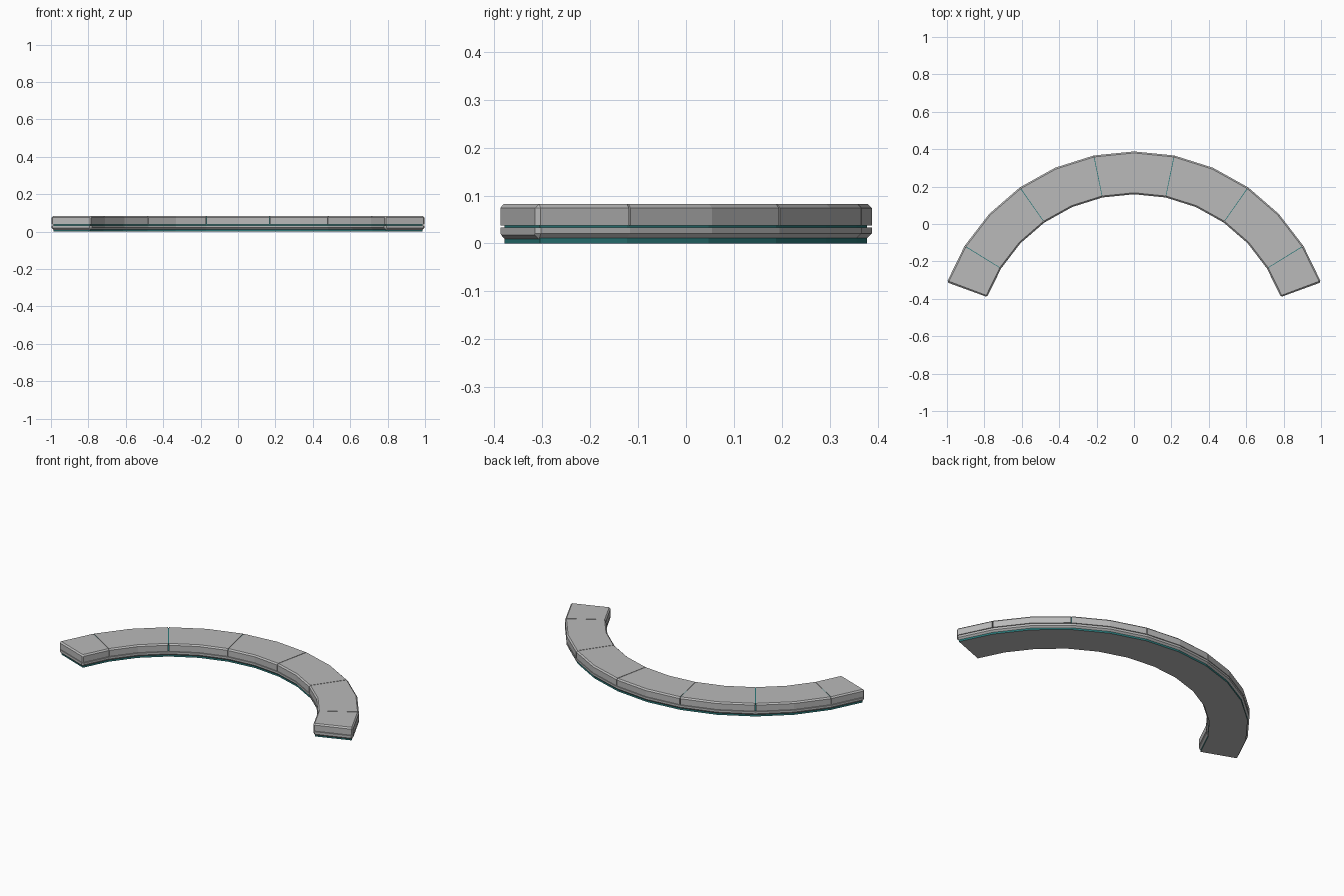
import bpy, bmesh, math

if "Cube" in bpy.data.objects:
    bpy.data.objects.remove(bpy.data.objects["Cube"])

R_IN, R_OUT, CENTRE_Y = 0.835, 1.064, -0.676
STEP = math.radians(70) / 6          # twelve flat segments over the whole arc
GAP = 0.0035


def material(name, color):
    m = bpy.data.materials.new(name)
    m.use_nodes = True
    m.diffuse_color = color
    m.node_tree.nodes["Principled BSDF"].inputs["Base Color"].default_value = color
    return m


stone = material("stone grey", (0.49, 0.49, 0.49, 1))
teal = material("dark teal", (0.025, 0.2, 0.2, 1))


def arc_block(name, mat, start, end, z0, z1, inset=0.0, bottom=0.0, top=0.0,
              trim=(0, 0), bevel=(0, 0)):
    """Sweep a chamfered section over segments start..end.
    trim shortens each end, bevel chamfers each end."""
    r0, r1 = R_IN + inset, R_OUT - inset
    section = [(r0 + bottom, z0), (r1 - bottom, z0), (r1, z0 + bottom), (r1, z1 - top),
               (r1 - top, z1), (r0 + top, z1), (r0, z1 - top), (r0, z0 + bottom)]
    mid = (r0 + r1) / 2
    first = start * STEP + trim[0] / mid
    last = end * STEP - trim[1] / mid
    stations = [(first, bevel[0])]
    if bevel[0]:
        stations.append((first + bevel[0] / mid, 0))
    stations += [(i * STEP, 0) for i in range(start + 1, end)]
    if bevel[1]:
        stations.append((last - bevel[1] / mid, 0))
    stations.append((last, bevel[1]))

    bm = bmesh.new()
    rings = []
    for angle, cut in stations:
        low = z0 + (cut if bottom else 0)
        high = z1 - (cut if top else 0)
        ring = []
        for r, z in section:
            r = min(max(r, r0 + cut), r1 - cut)
            z = min(max(z, low), high)
            ring.append(bm.verts.new((r * math.sin(angle),
                                      CENTRE_Y + r * math.cos(angle), z)))
        rings.append(ring)
    n = len(section)
    for a, b in zip(rings, rings[1:]):
        for i in range(n):
            j = (i + 1) % n
            bm.faces.new((a[i], a[j], b[j], b[i]))
    bm.faces.new(rings[0])
    bm.faces.new(rings[-1])
    bmesh.ops.remove_doubles(bm, verts=bm.verts, dist=0.0002)
    bmesh.ops.recalc_face_normals(bm, faces=bm.faces)
    mesh = bpy.data.meshes.new(name)
    bm.to_mesh(mesh)
    bm.free()
    mesh.materials.append(mat)
    obj = bpy.data.objects.new(name, mesh)
    bpy.context.collection.objects.link(obj)
    return obj


# Teal core, showing in the joints and as the recessed foot; its underside is grey
core = arc_block("core", teal, -6, 6, 0, 0.0795, inset=0.01, trim=(0.01, 0.01))
core.data.materials.append(stone)
for face in core.data.polygons:
    if face.normal.z < -0.9:
        face.material_index = 1

# Continuous lower course
arc_block("lower_course", stone, -6, 6, 0.009, 0.0335, bottom=0.012, bevel=(0.009, 0.009))

# Upper course of separate blocks with thin joints
seams = [-6, -5, -3, -1, 1, 3, 5, 6]
for k, (s, e) in enumerate(zip(seams, seams[1:])):
    ends = (s == -6, e == 6)
    arc_block(f"upper_block_{k + 1}", stone, s, e, 0.037, 0.082, top=0.008,
              trim=[0 if x else GAP / 2 for x in ends],
              bevel=[0.008 if x else 0 for x in ends])
